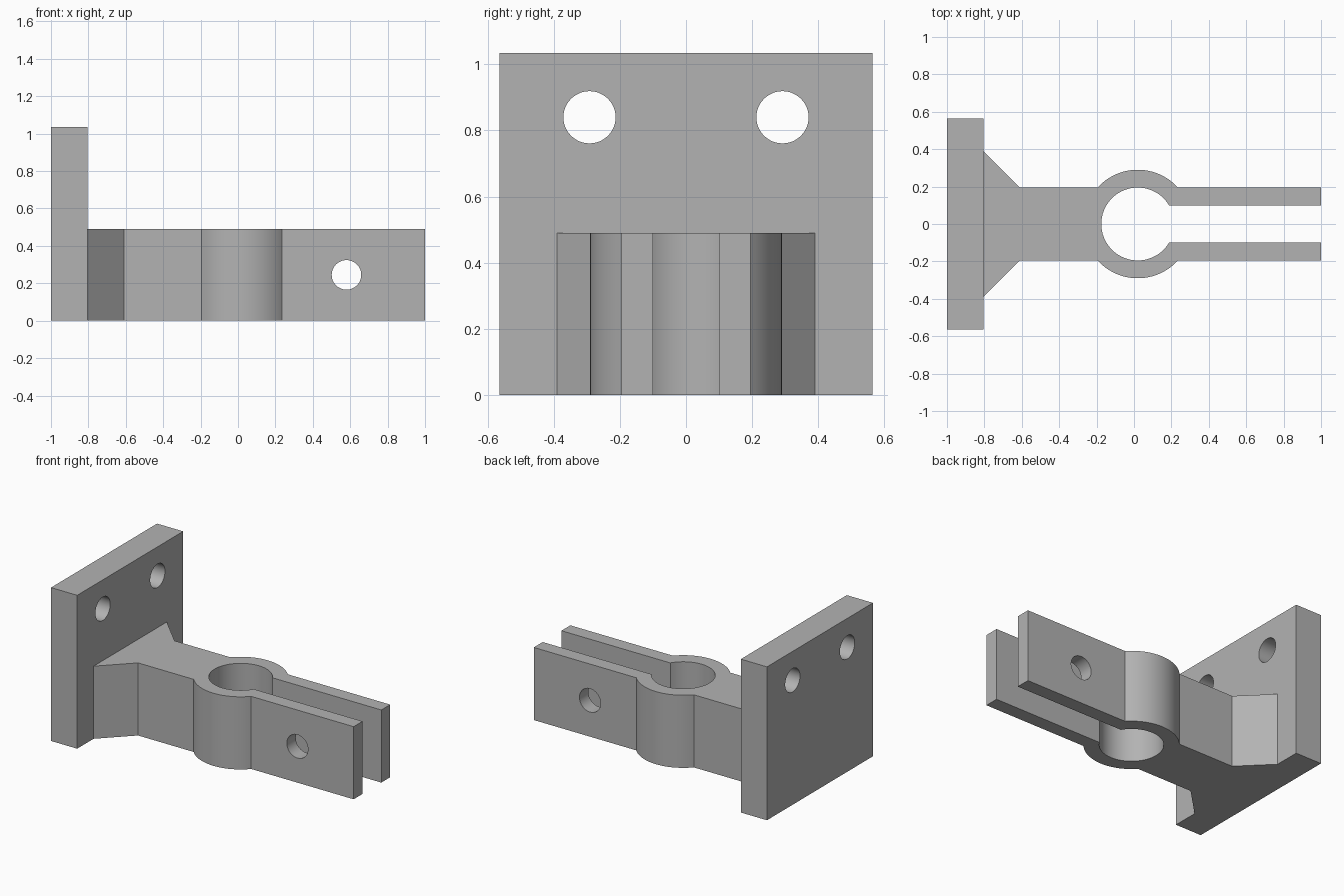
import bpy
import bmesh
from math import asin, cos, sin, pi, radians
from mathutils import Matrix, Vector

default = bpy.data.objects.get("Cube")
if default:
    bpy.data.objects.remove(default, do_unlink=True)

# Plain grey material
grey = bpy.data.materials.new("plain_grey")
grey.use_nodes = True
GREY = (0.45, 0.45, 0.45, 1)
grey.diffuse_color = GREY
grey.node_tree.nodes["Principled BSDF"].inputs["Base Color"].default_value = GREY

PLATE_FACE = -0.805
PLATE_HALF, PLATE_TOP = 0.565, 1.035
ARM_HALF, ARM_TOP = 0.195, 0.49
RING_X, RING_R, BORE_R = 0.02, 0.29, 0.195
SLOT_HALF = 0.1


def add_object(name, bm):
    bmesh.ops.recalc_face_normals(bm, faces=bm.faces)
    mesh = bpy.data.meshes.new(name)
    bm.to_mesh(mesh)
    bm.free()
    mesh.materials.append(grey)
    obj = bpy.data.objects.new(name, mesh)
    bpy.context.collection.objects.link(obj)
    return obj


def extrude_outline(name, points, height):
    bm = bmesh.new()
    face = bm.faces.new([bm.verts.new((x, y, 0)) for x, y in points])
    top = bmesh.ops.extrude_face_region(bm, geom=[face])["geom"]
    verts = [v for v in top if isinstance(v, bmesh.types.BMVert)]
    bmesh.ops.translate(bm, verts=verts, vec=(0, 0, height))
    return add_object(name, bm)


def arc(radius, start, end, steps):
    angles = [start + (end - start) * i / steps for i in range(steps + 1)]
    return [(RING_X + radius * cos(a), radius * sin(a)) for a in angles]


def boolean(target, other, operation):
    mod = target.modifiers.new(other.name, "BOOLEAN")
    mod.operation, mod.solver, mod.object = operation, "EXACT", other
    bpy.context.view_layer.objects.active = target
    bpy.ops.object.modifier_apply(modifier=mod.name)
    bpy.data.objects.remove(other, do_unlink=True)


def drill(target, location, axis, radius, depth):
    bm = bmesh.new()
    turn = Vector((0, 0, 1)).rotation_difference(Vector(axis)).to_matrix().to_4x4()
    bmesh.ops.create_cone(bm, cap_ends=True, segments=48, radius1=radius,
                          radius2=radius, depth=depth,
                          matrix=Matrix.Translation(location) @ turn)
    cutter = add_object("drill_cutter", bm)
    cutter.hide_render = True
    boolean(target, cutter, "DIFFERENCE")


# Mounting plate
bracket = extrude_outline("clamp_bracket", [
    (-1, -PLATE_HALF), (PLATE_FACE, -PLATE_HALF),
    (PLATE_FACE, PLATE_HALF), (-1, PLATE_HALF)], PLATE_TOP)

# Clamp arm: flared root, ring, and two jaws divided by a slot
ring_a = asin(ARM_HALF / RING_R)
slot_a = asin(SLOT_HALF / BORE_R)
lower = [(-0.9, -0.39), (PLATE_FACE, -0.39), (-0.61, -ARM_HALF)]
lower += arc(RING_R, ring_a - pi, -ring_a, 24)
lower += [(1, -ARM_HALF), (1, -SLOT_HALF)]
bore = arc(BORE_R, -slot_a, slot_a - 2 * pi, 56)
upper = [(x, -y) for x, y in reversed(lower)]
arm = extrude_outline("clamp_arm", lower + bore + upper, ARM_TOP)
boolean(bracket, arm, "UNION")

# Mounting holes and the clamping bolt hole
for side in (-1, 1):
    drill(bracket, (-0.9, side * 0.292, 0.84), (1, 0, 0), 0.079, 0.6)
drill(bracket, (0.58, 0, 0.245), (0, 1, 0), 0.079, 1)

# Smooth the round walls, keep the machined edges sharp
bpy.ops.object.select_all(action="DESELECT")
bracket.select_set(True)
bpy.context.view_layer.objects.active = bracket
bpy.ops.object.shade_smooth_by_angle(angle=radians(30))
